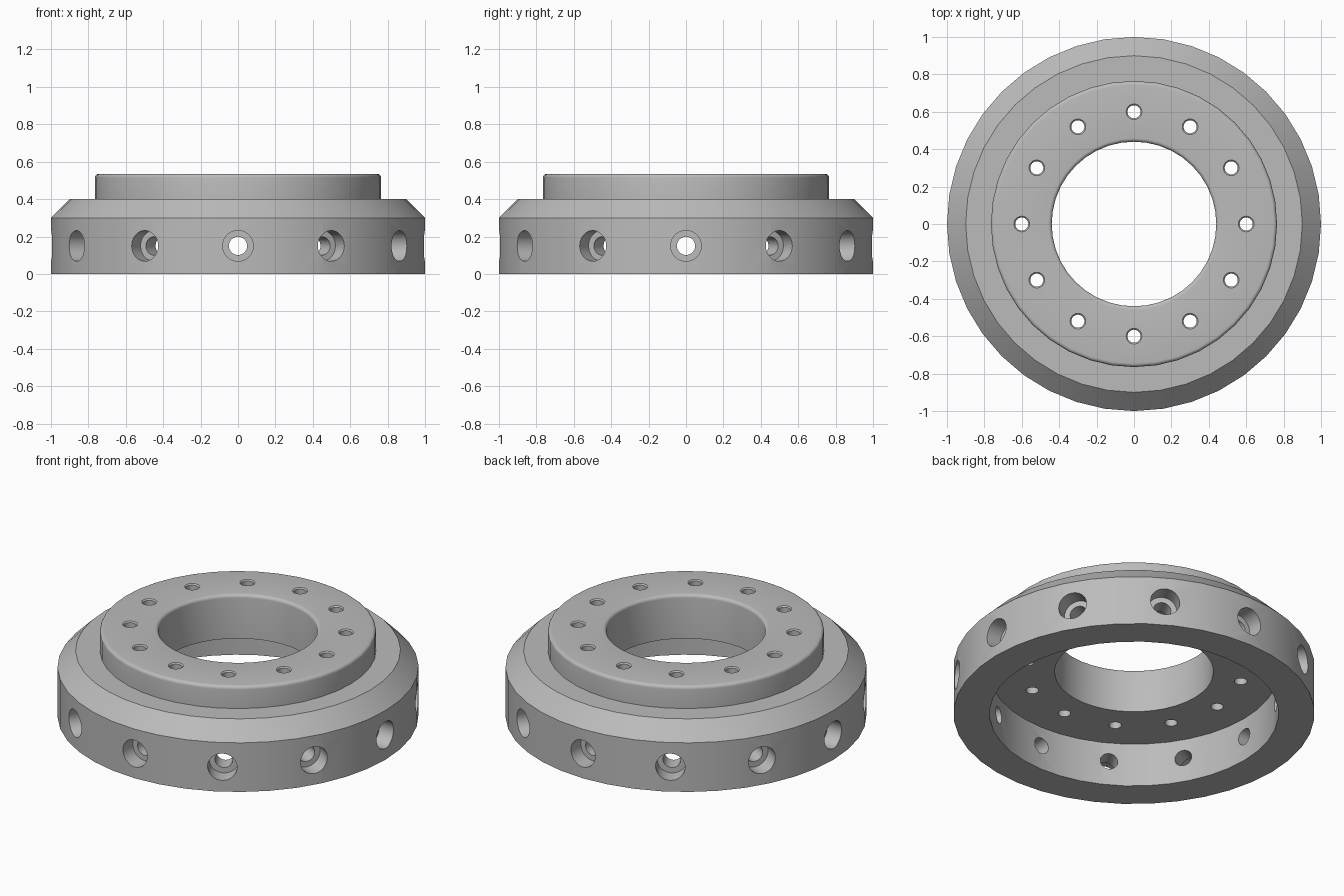
import bpy
import bmesh
from math import pi, cos, sin, radians
from mathutils import Matrix, Vector

cube = bpy.data.objects.get("Cube")
if cube:
    bpy.data.objects.remove(cube, do_unlink=True)

# Plain metal colour
metal = bpy.data.materials.new("grey metal")
metal.use_nodes = True
grey = (0.5, 0.5, 0.5, 1)
metal.diffuse_color = grey
metal.node_tree.nodes["Principled BSDF"].inputs["Base Color"].default_value = grey


def lathe(bm, profile, steps, closed, matrix=Matrix()):
    """Revolve (radius, height) points about z; open profiles get end caps."""
    rings = [[bm.verts.new(matrix @ Vector((r * cos(2 * pi * i / steps),
                                            r * sin(2 * pi * i / steps), z)))
              for i in range(steps)] for r, z in profile]
    pairs = list(zip(rings, rings[1:]))
    if closed:
        pairs.append((rings[-1], rings[0]))
    else:
        bm.faces.new(rings[0][::-1])
        bm.faces.new(rings[-1])
    for a, b in pairs:
        for i in range(steps):
            j = (i + 1) % steps
            bm.faces.new((a[i], a[j], b[j], b[i]))


def make_object(name, bm):
    bmesh.ops.recalc_face_normals(bm, faces=bm.faces)
    mesh = bpy.data.meshes.new(name)
    bm.to_mesh(mesh)
    bm.free()
    mesh.materials.append(metal)
    obj = bpy.data.objects.new(name, mesh)
    bpy.context.collection.objects.link(obj)
    return obj


def fillet(r, z, size, start):
    """Quarter round about (r, z), starting at an angle in degrees."""
    return [(r + size * cos(radians(start + a)), z + size * sin(radians(start + a)))
            for a in range(0, 91, 18)]


# Flange body: recessed base ring, chamfered shoulder, raised hub and bore
TOP, CEILING, ROUND = 0.535, 0.267, 0.02
OUTER, RECESS, HUB, BORE = 1.0, 0.8, 0.765, 0.44
profile = [(RECESS, 0), (OUTER, 0), (OUTER, 0.3), (0.9, 0.4), (HUB, 0.4)]
profile += fillet(HUB - ROUND, TOP - ROUND, ROUND, 0)
profile += fillet(BORE + ROUND, TOP - ROUND, ROUND, 90)
profile += [(BORE, CEILING), (RECESS, CEILING)]
body = bmesh.new()
lathe(body, profile, 40, True)
flange = make_object("flange", body)

# Twelve bolt holes through the hub and twelve counterbored holes in the rim
holes = bmesh.new()
bolt = [(0.035, 0.2), (0.035, TOP - 0.007), (0.042, TOP), (0.042, TOP + 0.05)]
radial = [(0.049, 0.7), (0.049, 0.9), (0.082, 0.9), (0.082, 1.05)]
for i in range(12):
    turn = Matrix.Rotation(i * pi / 6, 4, 'Z')
    lathe(holes, bolt, 24, False, turn @ Matrix.Translation((0.6, 0, 0)))
    lathe(holes, radial, 32, False, turn @ Matrix.Translation((0, 0, 0.15))
          @ Matrix.Rotation(pi / 2, 4, 'Y'))
cutter = make_object("hole_cutter", holes)
cutter.hide_render = True

# Cut the holes, then remove the cutter
cut = flange.modifiers.new("holes", 'BOOLEAN')
cut.operation = 'DIFFERENCE'
cut.solver = 'EXACT'
cut.object = cutter
bpy.ops.object.select_all(action='DESELECT')
flange.select_set(True)
bpy.context.view_layer.objects.active = flange
bpy.ops.object.modifier_apply(modifier=cut.name)
bpy.data.objects.remove(cutter, do_unlink=True)
bpy.ops.object.shade_smooth_by_angle(angle=radians(30))
